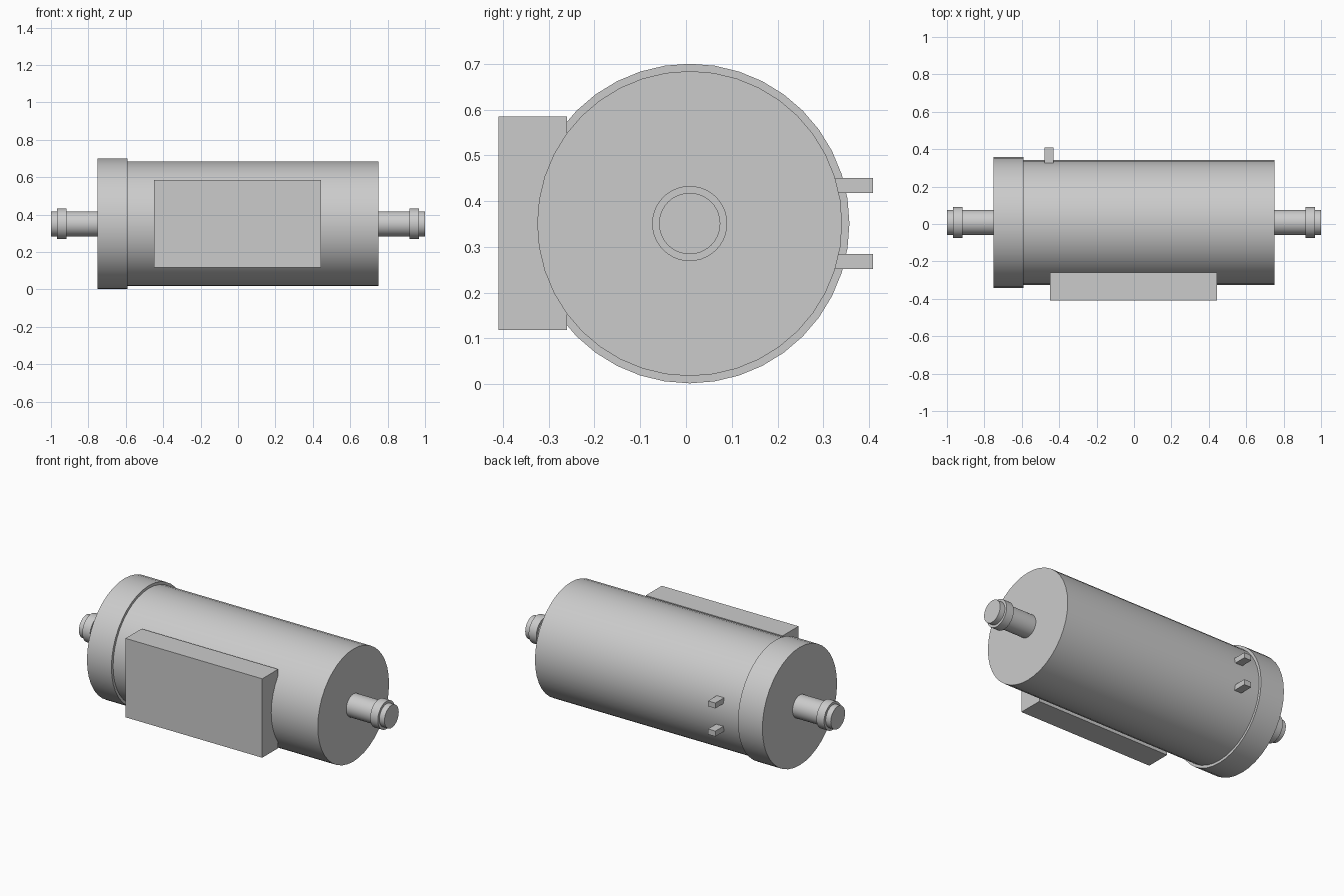
import bpy
import math
from mathutils import Vector

cube = bpy.data.objects.get("Cube")
if cube:
    bpy.data.objects.remove(cube, do_unlink=True)

AXIS_Y, AXIS_Z = 0.008, 0.351

grey = bpy.data.materials.new("plain grey")
grey.use_nodes = True
colour = (0.6, 0.6, 0.6, 1)
grey.diffuse_color = colour
grey.node_tree.nodes["Principled BSDF"].inputs["Base Color"].default_value = colour


def drum(name, x0, x1, radius, sides=40):
    """Closed cylinder along x, on the shared axis."""
    bpy.ops.mesh.primitive_cylinder_add(
        vertices=sides, radius=radius, depth=x1 - x0,
        location=((x0 + x1) / 2, AXIS_Y, AXIS_Z), rotation=(0, math.pi / 2, 0))
    ob = bpy.context.object
    ob.name = name
    ob.data.materials.append(grey)
    bpy.ops.object.shade_smooth_by_angle(angle=math.radians(30))


def block(name, low, high):
    """Box between two opposite corners."""
    low, high = Vector(low), Vector(high)
    bpy.ops.mesh.primitive_cube_add(size=1, location=(low + high) / 2)
    ob = bpy.context.object
    ob.name = name
    ob.scale = high - low
    bpy.ops.object.transform_apply(location=False, rotation=False, scale=True)
    ob.data.materials.append(grey)


# Main body and the wider end cap
drum("body", -0.6, 0.75, 0.333)
drum("end_cap", -0.75, -0.59, 0.349)

# Pipe stubs with a raised bead near each tip
for side, label in ((-1, "right"), (1, "left")):
    a, b = sorted((side * 0.74, side * 1.0))
    drum(label + "_pipe", a, b, 0.067)
    a, b = sorted((side * 0.917, side * 0.967))
    drum(label + "_pipe_bead", a, b, 0.082)

# Control box on the front
block("control_box", (-0.45, -0.409, 0.118), (0.445, -0.26, 0.585))

# Two connector tabs on the back
for label, z in (("lower", 0.268), ("upper", 0.434)):
    block(label + "_tab", (-0.478, 0.32, z - 0.016), (-0.43, 0.408, z + 0.016))
